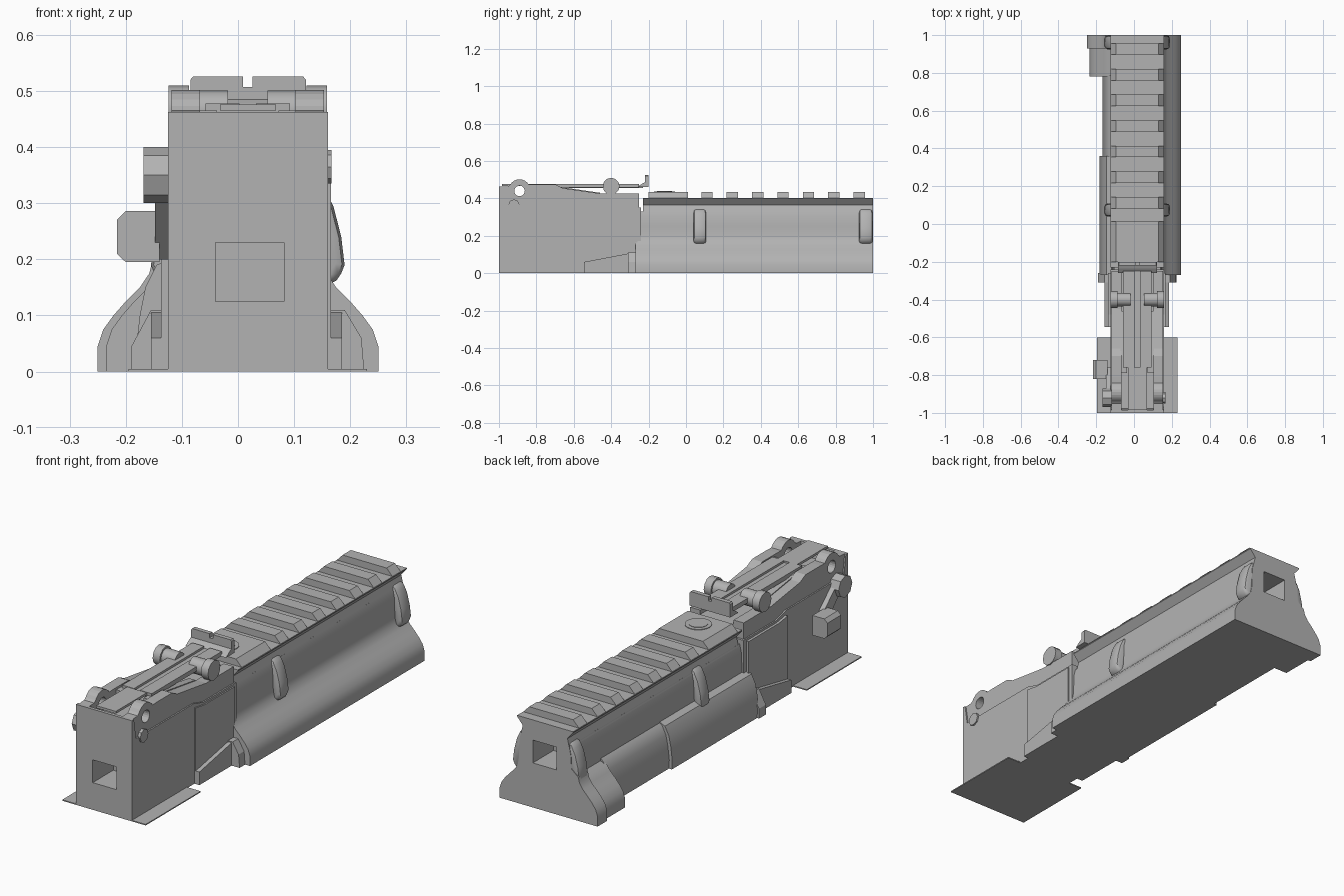
import bpy, bmesh, math
from mathutils import Vector

if "Cube" in bpy.data.objects:
    bpy.data.objects.remove(bpy.data.objects["Cube"], do_unlink=True)

grey = bpy.data.materials.new("grey_metal")
grey.use_nodes = True
COLOUR = (0.45, 0.45, 0.45, 1)
grey.diffuse_color = COLOUR
grey.node_tree.nodes["Principled BSDF"].inputs["Base Color"].default_value = COLOUR

CX = 0.0175   # centre line of receiver and rail
HALF = 0.1425  # half width of receiver


def prism(name, axis, pts, a, b, smooth=False):
    """Extrude a closed profile along x (profile y,z), y (x,z) or z (x,y)."""
    place = {"x": lambda p, t: (t, p[0], p[1]),
             "y": lambda p, t: (p[0], t, p[1]),
             "z": lambda p, t: (p[0], p[1], t)}[axis]
    bm = bmesh.new()
    low = [bm.verts.new(place(p, a)) for p in pts]
    high = [bm.verts.new(place(p, b)) for p in pts]
    bm.faces.new(low)
    bm.faces.new(high)
    for i in range(len(pts)):
        j = (i + 1) % len(pts)
        bm.faces.new((low[i], low[j], high[j], high[i]))
    bmesh.ops.recalc_face_normals(bm, faces=bm.faces)
    mesh = bpy.data.meshes.new(name)
    bm.to_mesh(mesh)
    bm.free()
    mesh.materials.append(grey)
    ob = bpy.data.objects.new(name, mesh)
    bpy.context.collection.objects.link(ob)
    if smooth:
        select(ob)
        bpy.ops.object.shade_smooth_by_angle(angle=math.radians(35))
    return ob


def select(ob):
    bpy.ops.object.select_all(action="DESELECT")
    ob.select_set(True)
    bpy.context.view_layer.objects.active = ob


def box(name, x0, x1, y0, y1, z0, z1):
    return prism(name, "z", [(x0, y0), (x1, y0), (x1, y1), (x0, y1)], z0, z1)


def ring(c, r, n):
    return [(c[0] + r * math.cos(2 * math.pi * i / n),
             c[1] + r * math.sin(2 * math.pi * i / n)) for i in range(n)]


def cut(ob, cutter):
    cutter.hide_render = True
    mod = ob.modifiers.new("cut", "BOOLEAN")
    mod.operation = "DIFFERENCE"
    mod.solver = "EXACT"
    mod.object = cutter
    select(ob)
    bpy.ops.object.modifier_apply(modifier="cut")
    bpy.data.objects.remove(cutter, do_unlink=True)


def flip(pts):
    return [(2 * CX - x, z) for x, z in pts]


# Receiver block with upright front plate and square socket
receiver = prism("receiver", "x", [
    (-1, 0), (-1, 0.463), (-0.985, 0.463), (-0.97, 0.37), (-0.55, 0.37),
    (-0.48, 0.35), (-0.24, 0.35), (-0.24, 0)], CX - HALF, CX + HALF)
cut(receiver, box("socket_cutter", -0.04, 0.082, -1.1, -0.85, 0.125, 0.23))
box("receiver_floor", CX - 0.1, CX + 0.1, -0.985, -0.25, 0.36, 0.405)
prism("receiver_step", "x", [(-0.545, 0), (-0.545, 0.35), (-0.48, 0.34),
      (-0.26, 0.34), (-0.26, 0)], CX - HALF - 0.012, CX + HALF + 0.006)

# Side walls with round pivot ears
ear = [(-0.89 + 0.057 * math.cos(math.radians(t)),
        0.445 + 0.057 * math.sin(math.radians(t))) for t in range(150, 20, -15)]
wall = [(-0.985, 0.36), (-0.985, 0.463), (-0.95, 0.465)] + ear + [
    (-0.81, 0.475), (-0.70, 0.475), (-0.66, 0.455), (-0.45, 0.425),
    (-0.25, 0.425), (-0.25, 0.345), (-0.48, 0.345), (-0.55, 0.365)]
for side, word in ((-1, "right"), (1, "left")):
    edges = sorted((CX + side * 0.085, CX + side * 0.136))
    ob = prism(word + "_sight_wall", "x", wall, *edges)
    cut(ob, prism("pivot_cutter", "x", ring((-0.89, 0.44), 0.028, 20), -0.5, 0.5))
    edges = sorted((CX + side * 0.055, CX + side * 0.088))
    prism(word + "_leaf_spring", "x", [(-0.79, 0.40), (-0.79, 0.465),
          (-0.70, 0.465), (-0.46, 0.43), (-0.46, 0.40)], *edges)
    # Thin base flange beside the receiver
    edges = sorted((CX + side * 0.14, CX + side * 0.2125))
    box(word + "_base_flange", *edges, -1, -0.6, 0, 0.005)

# Sight leaf: plate, two raised edges and a narrow front tongue
box("sight_leaf", CX - 0.06, CX + 0.06, -0.76, -0.23, 0.455, 0.468)
box("sight_tongue", CX - 0.05, CX + 0.05, -0.985, -0.76, 0.465, 0.476)
for s in (-1, 1):
    x0, x1 = sorted((CX + s * 0.015, CX + s * 0.075))
    box("leaf_edge", x0, x1, -0.76, -0.25, 0.457, 0.478)
    # Slider knobs
    x0, x1 = sorted((CX + s * 0.035, CX + s * 0.115))
    prism("slider_stem", "x", ring((-0.4, 0.465), 0.036, 12), x0, x1, True)
    x0, x1 = sorted((CX + s * 0.105, CX + s * 0.141))
    prism("slider_knob", "x", ring((-0.4, 0.465), 0.045, 12), x0, x1, True)

# Rear notch plate
prism("notch_plate", "y", [(-0.085, 0.46), (0.121, 0.46), (0.121, 0.52),
      (0.116, 0.526), (0.026, 0.526), (0.026, 0.507), (0.009, 0.507),
      (0.009, 0.526), (-0.08, 0.526), (-0.085, 0.52)], -0.22, -0.2)
prism("notch_foot", "x", [(-0.26, 0.46), (-0.21, 0.46), (-0.21, 0.49),
      (-0.235, 0.478)], -0.085, 0.121)

# Handguard: flared on one side, upright on the other
flare = [(0.25, 0), (0.25, 0.045), (0.24, 0.075), (0.222, 0.1), (0.2, 0.125),
         (0.175, 0.15), (0.158, 0.175), (0.152, 0.2), (0.15, 0.25),
         (0.148, 0.30), (0.14, 0.33)]
upright = [(-0.105, 0.33), (-0.114, 0.29), (-0.118, 0.2), (-0.118, 0)]
guard = prism("handguard", "y", flare + upright, -0.27, 1, True)
flange = prism("rear_flange", "y", [(0, 0), (0, 0.33)] +
               [(-x, z) for x, z in reversed(flare[:8])], 0.93, 1, True)
prism("rear_flange_step", "y", [(0, 0), (0, 0.25)] +
      [(-x + 0.015, z) for x, z in reversed(flare[:7])], 0.78, 0.94, True)
for ob in (guard, flange):
    cut(ob, box("socket_cutter", -0.04, 0.08, 0.85, 1.1, 0.205, 0.31))
prism("handguard_neck", "y", [(CX - 0.125, 0.32), (CX + 0.125, 0.32),
      (CX + 0.112, 0.37), (CX - 0.112, 0.37)], -0.23, 1)

# Raised lower side panel, in two thicknesses
panel = [(-0.1, 0), (-0.18, 0), (-0.182, 0.04), (-0.175, 0.1), (-0.165, 0.15),
         (-0.145, 0.19), (-0.1, 0.21)]
prism("side_panel_front", "y", panel, -0.27, 0.36, True)
prism("side_panel_rear", "y", [(min(x + 0.015, -0.1), z) for x, z in panel],
      0.36, 0.79, True)

# Ribs on both sides of the handguard
rib = [(0.12, 0.35), (0.15, 0.335), (0.17, 0.295), (0.184, 0.24),
       (0.19, 0.19), (0.178, 0.16), (0.14, 0.15)]
for y0, y1 in ((0.04, 0.108), (0.925, 0.998)):
    for profile in (rib, flip(rib)):
        ob = prism("handguard_rib", "y", profile, y0, y1)
        bevel = ob.modifiers.new("soft_edges", "BEVEL")
        bevel.width = 0.02
        bevel.segments = 2
        select(ob)
        bpy.ops.object.modifier_apply(modifier="soft_edges")
        bpy.ops.object.shade_smooth_by_angle(angle=math.radians(40))

# Wedges and stops where the handguard meets the receiver
prism("lower_wedge", "x", [(-0.545, 0), (-0.545, 0.06), (-0.31, 0.105),
      (-0.27, 0.105), (-0.27, 0)], -0.155, 0.185)
prism("wedge_stop", "y", [(-0.19, 0), (-0.19, 0.045), (-0.155, 0.11),
      (0.19, 0.11), (0.22, 0.06), (0.225, 0)], -0.31, -0.26)

# Top rail with cross teeth
prism("rail_base", "y", [(CX - 0.11, 0.36), (CX + 0.11, 0.36),
      (CX + HALF, 0.398), (CX + HALF, 0.403), (CX - HALF, 0.403),
      (CX - HALF, 0.398)], -0.23, 1)
tooth = [(CX - HALF, 0.402), (CX + HALF, 0.402), (CX + 0.112, 0.434),
         (CX - 0.112, 0.434)]
for i in range(7):
    y = 0.112 + i * 0.1357
    prism("rail_tooth", "y", tooth, y - 0.03, y + 0.03)
prism("rail_pad", "y", tooth, -0.2, 0.012)
prism("pad_disc", "z", ring((CX, -0.115), 0.057, 24), 0.43, 0.437)
prism("pad_button", "z", ring((CX, -0.115), 0.04, 24), 0.43, 0.439)

# Swinging lever with its bolt and thumb block
prism("lever_strap", "x", [(-0.94, 0.35), (-0.90, 0.38), (-0.76, 0.25),
      (-0.79, 0.20)], -0.148, -0.12)
prism("lever_bolt", "x", ring((-0.92, 0.35), 0.05, 8), -0.168, -0.12)
prism("lever_bolt_end", "x", ring((-0.92, 0.365), 0.03, 8), 0.15, 0.167)
prism("lever_block", "y", [(-0.14, 0.195), (-0.2, 0.195), (-0.216, 0.21),
      (-0.216, 0.27), (-0.2, 0.286), (-0.14, 0.286)], -0.82, -0.72)
